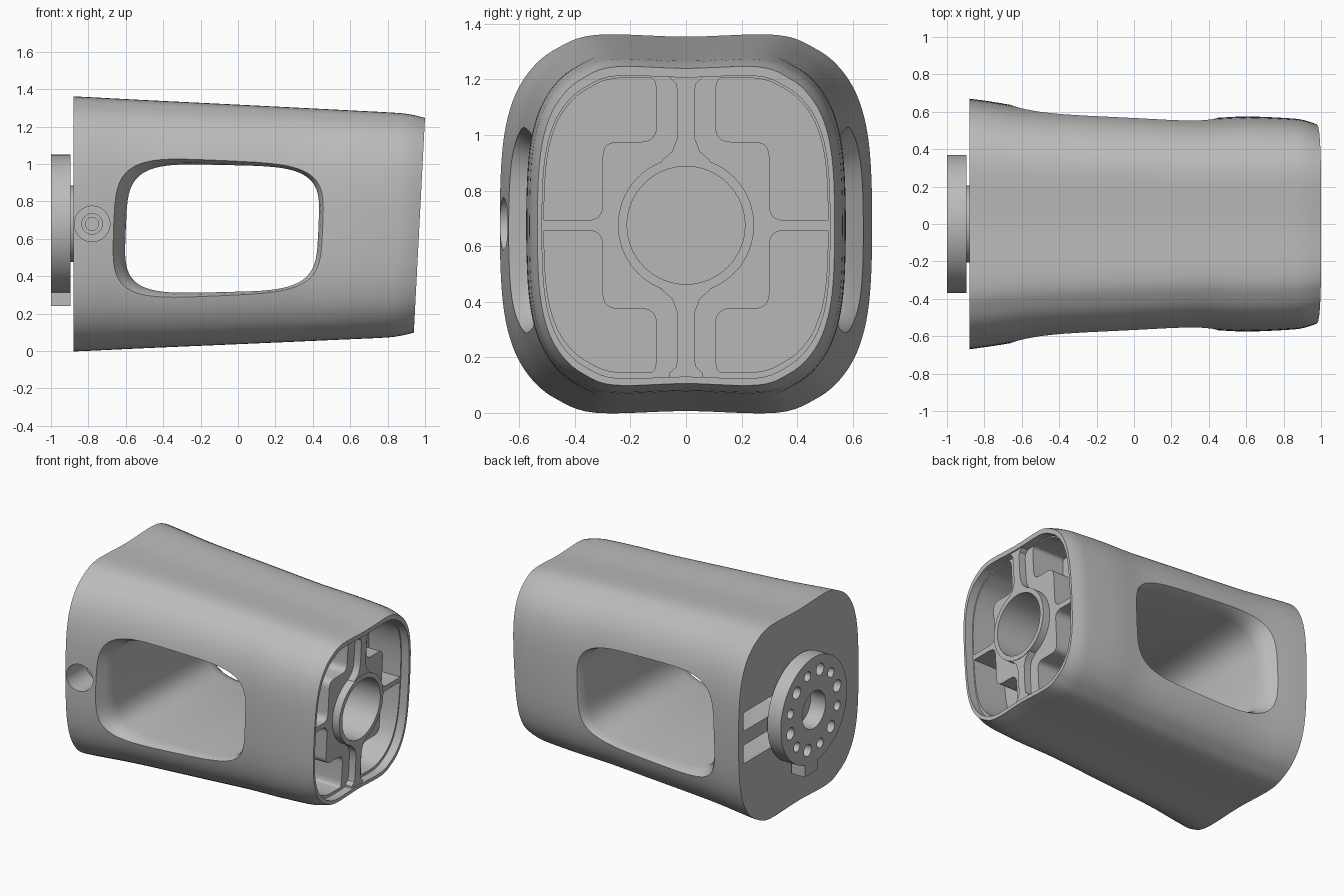
import bpy, bmesh, math
from mathutils import Vector

cube = bpy.data.objects.get("Cube")
if cube:
    bpy.data.objects.remove(cube, do_unlink=True)

grey = bpy.data.materials.new("mid grey")
grey.use_nodes = True
grey.diffuse_color = (0.5, 0.5, 0.5, 1)
grey.node_tree.nodes["Principled BSDF"].inputs["Base Color"].default_value = (0.5, 0.5, 0.5, 1)

MID = 0.675      # height of the long axis
START, END = -0.88, 0.97
TILT = 0.052     # lean of the open end


def loft(name, rings):
    """Skin closed rings of points and cap both ends."""
    bm = bmesh.new()
    loops = [[bm.verts.new(p) for p in ring] for ring in rings]
    n = len(loops[0])
    for a, b in zip(loops, loops[1:]):
        for i in range(n):
            bm.faces.new((a[i], a[(i + 1) % n], b[(i + 1) % n], b[i]))
    bm.faces.new(loops[0])
    bm.faces.new(loops[-1])
    bmesh.ops.recalc_face_normals(bm, faces=bm.faces)
    mesh = bpy.data.meshes.new(name)
    bm.to_mesh(mesh)
    bm.free()
    mesh.materials.append(grey)
    obj = bpy.data.objects.new(name, mesh)
    bpy.context.collection.objects.link(obj)
    return obj


def prism(name, outline, x0, x1, tilt=0.0):
    """Extrude a (y, z) outline along x."""
    return loft(name, [[(x + tilt * (z - MID), y, z) for y, z in outline] for x in (x0, x1)])


def boolean(target, tool, operation="DIFFERENCE"):
    mod = target.modifiers.new("cut", "BOOLEAN")
    mod.operation, mod.object, mod.solver = operation, tool, "EXACT"
    bpy.context.view_layer.objects.active = target
    bpy.ops.object.modifier_apply(modifier=mod.name)
    bpy.data.objects.remove(tool, do_unlink=True)


def circle(cy, cz, r, n=64):
    return [(cy + r * math.cos(2 * math.pi * i / n), cz + r * math.sin(2 * math.pi * i / n))
            for i in range(n)]


def spline(pts, steps, closed=False):
    """Smooth curve through the points."""
    pts = [Vector(p) for p in pts]
    n = len(pts)
    get = (lambda i: pts[i % n]) if closed else (lambda i: pts[min(max(i, 0), n - 1)])
    out = []
    for i in range(n if closed else n - 1):
        p0, p1, p2, p3 = (get(i + k) for k in (-1, 0, 1, 2))
        for s in range(steps):
            t = s / steps
            out.append(0.5 * (2 * p1 + (p2 - p0) * t + (2 * p0 - 5 * p1 + 4 * p2 - p3) * t ** 2
                              + (3 * p1 - p0 - 3 * p2 + p3) * t ** 3))
    return out if closed else out + [pts[-1]]


def rounded(pts, radius, steps=6):
    """Fillet the corners of a polygon."""
    pts = [Vector(p) for p in pts]
    out = []
    for i, p in enumerate(pts):
        a, b = pts[i - 1] - p, pts[(i + 1) % len(pts)] - p
        a *= min(radius / a.length, 0.45)
        b *= min(radius / b.length, 0.45)
        for s in range(steps + 1):
            t = s / steps
            out.append(p + a * (1 - t) ** 2 + b * t ** 2)
    return out


# Unit cross-section: one quarter, mirrored twice
quarter = [(1, 0), (.985, .4), (.93, .65), (.83, .82), (.69, .93), (.48, 1), (0, .99)]
half = quarter + [(-y, z) for y, z in reversed(quarter[:-1])]
section = spline(half + [(y, -z) for y, z in reversed(half[1:-1])], 5, closed=True)


def outline(hy, low, high):
    return [(p.x * hy, (low + high) / 2 + p.y * (high - low) / 2) for p in section]


# Body shell: x, half width, bottom, top
stations = [(-.88, .67, 0, 1.36), (-.78, .657, .004, 1.355), (-.5, .617, .017, 1.34),
            (0, .587, .038, 1.315), (.35, .567, .053, 1.297), (.6, .575, .064, 1.284),
            (.82, .566, .074, 1.272), (.9, .557, .084, 1.262), (END, .535, .1, 1.245)]
rings = []
for x, hy, low, high in spline(stations, 4):
    lean = TILT * (x - START) / (END - START)
    rings.append([(x + lean * (z - MID), y, z) for y, z in outline(hy, low, high)])
body = loft("body", rings)

# Side window through the body, flared at both faces
rings = []
for y, grow in ((-.8, .16), (-.62, .055), (-.58, .028), (-.54, .009), (-.49, 0),
                (.49, 0), (.54, .009), (.58, .028), (.62, .055), (.8, .16)):
    ring = []
    for i in range(72):
        c, s = math.cos(math.tau * i / 72), math.sin(math.tau * i / 72)
        u = math.copysign(abs(c) ** .48, c)
        v = math.copysign(abs(s) ** .48, s)
        x = -.085 + u * (.515 + grow) + .015 * v
        z = .655 + v * (.34 + grow - .012 * u)
        ring.append((x, y, z))
    rings.append(ring)
boolean(body, loft("window_cutter", rings))

# Open end: shallow recess inside a thin rim
boolean(body, prism("recess_cutter", outline(.518, .125, 1.212), END - .06, END + .2, TILT))

# Four deep corner pockets
inner = [Vector(p) for p in outline(.511, .133, 1.204)]
for sy in (1, -1):
    for sz in (1, -1):
        arc = [(abs(p.x), abs(p.y - MID)) for p in inner
               if p.x > .16 and p.y - MID > .05]
        top, side = arc[-1][1], arc[0][0]
        steps = [(.107, top), (.107, .3), (.3, .3), (.3, .018), (side, .018)]
        shape = rounded(steps, .055)[7:-7]
        shape = rounded([(.16, top)] + steps + [(side, .06)], .055)[7:-14]
        pts = [(sy * y, MID + sz * z) for y, z in
               arc + [tuple(p) for p in shape] + [(side, .018)]]
        boolean(body, prism("pocket_cutter", pts, .66, END + .2, TILT))

# Centre ring and the two upright ribs, flared where they meet ring and rim
boolean(body, prism("ring", circle(0, MID, .245), .8, END - .006, TILT), "UNION")
for s in (1, -1):
    side = [(.1, .2), (.085, .235), (.05, .265), (.033, .31), (.03, .36),
            (.03, .48), (.036, .51), (.06, .532), (.06, .55)]
    pts = side + [(-y, z) for y, z in reversed(side)]
    boolean(body, prism("rib", [(y, MID + s * z) for y, z in pts], .85, END - .009, TILT), "UNION")
boolean(body, prism("bore_cutter", circle(0, MID, .212), .62, END + .2, TILT))

# Counterbored screw hole on the front
for r, depth in ((.095, -.45), (.055, -.4), (.035, -.32)):
    boolean(body, loft("screw_cutter", [[(x, y, z) for x, z in circle(-.78, .68, r, 48)]
                                        for y in (-.8, depth)]))

# Two slots in the closed end
for z0, z1 in ((.5, .63), (.73, .86)):
    slot = [(.12, z0), (.615, z0), (.615, z1), (.12, z1)]
    boolean(body, prism("slot_cutter", rounded(slot, .02), -1, -.68))

# Mounting disc with a lower tab, neck, centre hole and bolt circle
disc = prism("mounting_disc", circle(0, .68, .37, 96), -1, -.895)
boolean(disc, prism("tab", [(-.05, .24), (.1, .24), (.1, .4), (-.05, .4)], -.999, -.896), "UNION")
boolean(disc, prism("neck", circle(0, .68, .205), -.91, -.875), "UNION")
boolean(disc, prism("centre_cutter", circle(0, .68, .13), -1.1, -.884))
for i in range(12):
    a = math.tau * (i + .5) / 12
    r = .042 if i % 2 else .034
    boolean(disc, prism("bolt_cutter", circle(.27 * math.cos(a), .68 + .27 * math.sin(a), r, 24),
                        -1.1, -.8))

# Smooth shading with crisp edges
for obj in (body, disc):
    bpy.ops.object.select_all(action="DESELECT")
    obj.select_set(True)
    bpy.context.view_layer.objects.active = obj
    bpy.ops.object.shade_smooth_by_angle(angle=math.radians(30))
